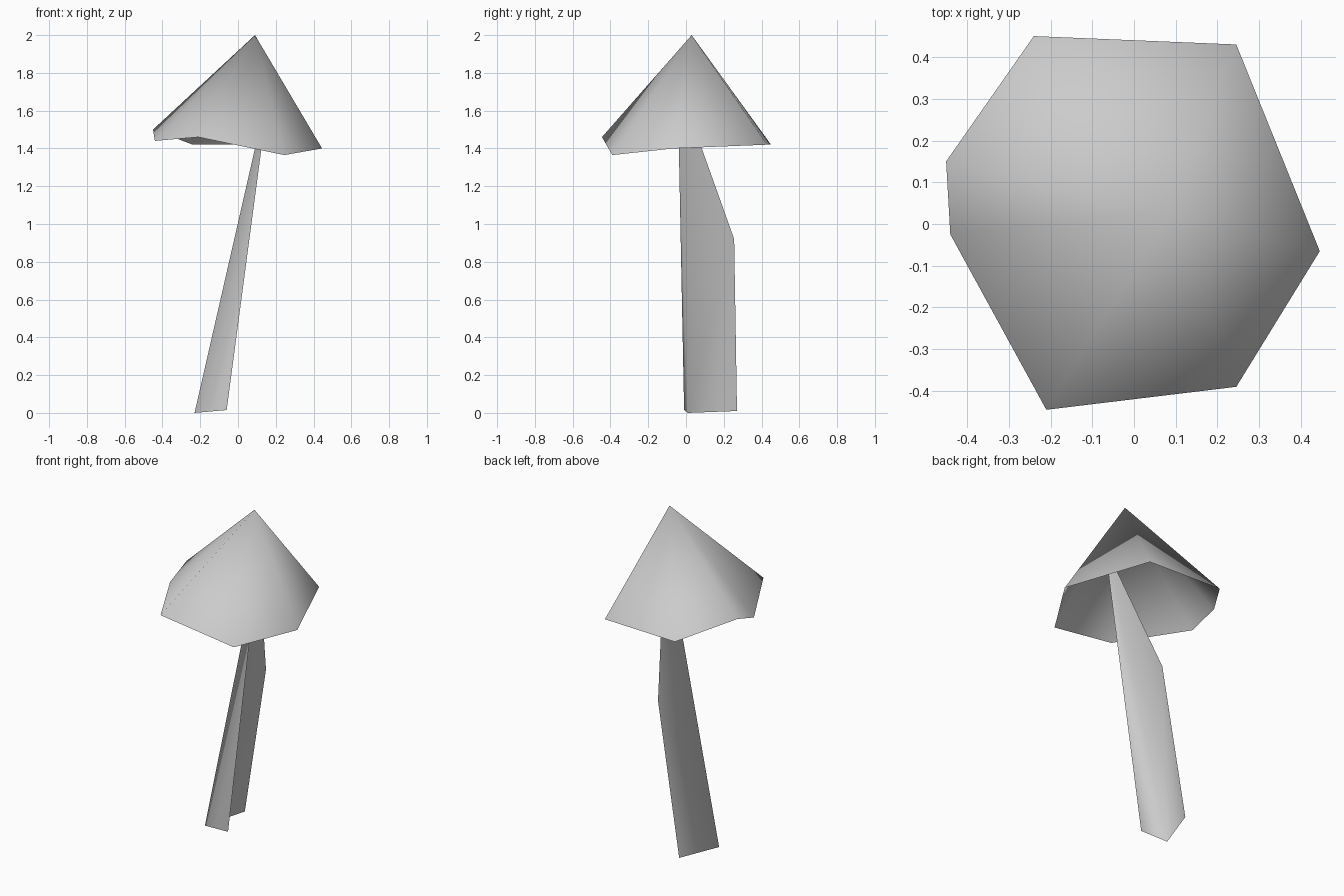
import bpy
import bmesh

cube = bpy.data.objects.get("Cube")
if cube:
    bpy.data.objects.remove(cube, do_unlink=True)

grey = bpy.data.materials.new("plain_grey")
grey.use_nodes = True
colour = (0.6, 0.6, 0.6, 1)
grey.diffuse_color = colour
grey.node_tree.nodes["Principled BSDF"].inputs["Base Color"].default_value = colour


def fan(name, tip, edge, closed):
    """Smooth open sheet joining a tip to each segment of an edge path."""
    bm = bmesh.new()
    top = bm.verts.new(tip)
    ring = [bm.verts.new(p) for p in edge]
    pairs = list(zip(ring, ring[1:]))
    if closed:
        pairs.append((ring[-1], ring[0]))
    for a, b in pairs:
        bm.faces.new((top, a, b)).smooth = True
    mesh = bpy.data.meshes.new(name)
    bm.to_mesh(mesh)
    bm.free()
    mesh.materials.append(grey)
    obj = bpy.data.objects.new(name, mesh)
    bpy.context.collection.objects.link(obj)
    return obj


# Cap: uneven seven-sided cone, open underneath
rim = [(-0.24, 0.45, 1.42), (-0.45, 0.15, 1.50), (-0.44, -0.025, 1.44),
       (-0.21, -0.445, 1.46), (0.245, -0.39, 1.365),
       (0.445, -0.065, 1.40), (0.245, 0.43, 1.42)]
fan("mushroom_cap", (0.09, 0.03, 2.0), rim, True)

# Stem: leaning folded sheet, open on one side, with its tip inside the cap
front_foot = (-0.06, -0.01, 0.015)
fold_foot = (-0.23, 0.01, 0.0)
back_foot = (-0.143, 0.27, 0.01)
back_bend = (0.01, 0.255, 0.92)
stem_tip = (0.172, -0.045, 1.76)
fan("mushroom_stem", fold_foot,
    [back_foot, back_bend, stem_tip, front_foot][::-1], False)
